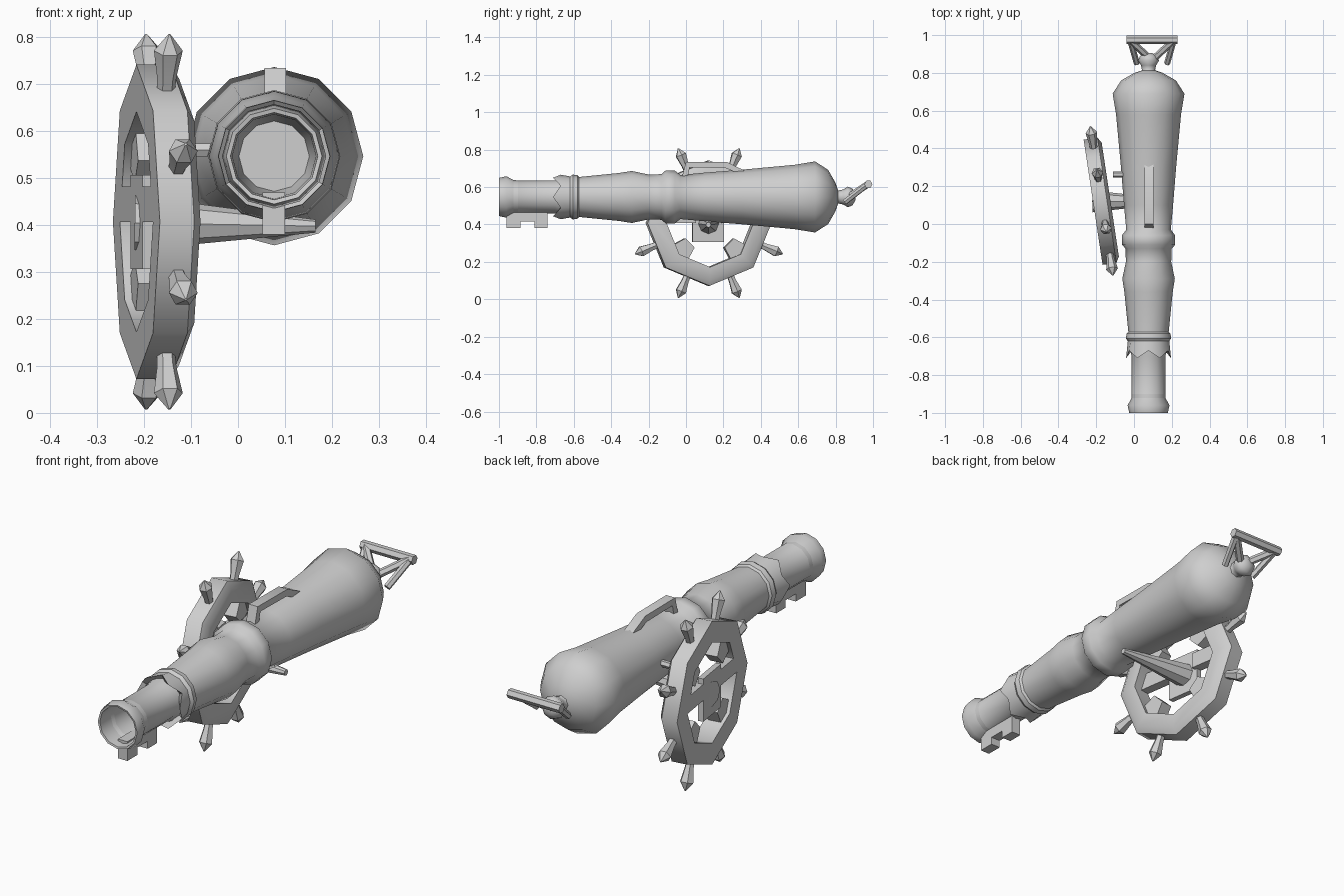
import bpy, bmesh, math
from mathutils import Vector, Matrix

if "Cube" in bpy.data.objects:
    bpy.data.objects.remove(bpy.data.objects["Cube"])

iron = bpy.data.materials.new("pale_iron")
iron.diffuse_color = (0.62, 0.62, 0.62, 1)
iron.use_nodes = True
iron.node_tree.nodes["Principled BSDF"].inputs["Base Color"].default_value = iron.diffuse_color
CX, CZ = 0.077, 0.547      # barrel axis


def finish(name, bm, matrix=None, angle=50):
    bmesh.ops.recalc_face_normals(bm, faces=bm.faces)
    me = bpy.data.meshes.new(name)
    bm.to_mesh(me)
    bm.free()
    ob = bpy.data.objects.new(name, me)
    bpy.context.collection.objects.link(ob)
    me.materials.append(iron)
    if matrix:
        ob.matrix_world = matrix
    bpy.ops.object.select_all(action='DESELECT')
    ob.select_set(True)
    bpy.context.view_layer.objects.active = ob
    bpy.ops.object.shade_smooth_by_angle(angle=math.radians(angle))
    return ob


def loft(bm, rings, closed=False):
    """Skin equal-sized rings of points; cap the ends unless closed."""
    vs = [[bm.verts.new(p) for p in r] for r in rings]
    n = len(vs[0])
    for k in range(len(vs) if closed else len(vs) - 1):
        a, b = vs[k], vs[(k + 1) % len(vs)]
        for i in range(n):
            j = (i + 1) % n
            bm.faces.new((a[i], a[j], b[j], b[i]))
    if not closed:
        bm.faces.new(vs[0])
        bm.faces.new(vs[-1])


def lathe(name, profile, sides=12, matrix=None, closed=False, angle=50, notch=0):
    """Turn (axis position, radius) pairs about local x."""
    bm = bmesh.new()
    rings = []
    for k, (x, r) in enumerate(profile):
        rings.append([(x + (notch if k == 0 and i % 2 else 0),
                       r * math.cos(2 * math.pi * i / sides),
                       r * math.sin(2 * math.pi * i / sides)) for i in range(sides)])
    loft(bm, rings, closed)
    return finish(name, bm, matrix, angle)


def bar(name, a, b, r, sides=6, r2=None):
    a, b = Vector(a), Vector(b)
    m = Matrix.Translation(a) @ (b - a).to_track_quat('X', 'Z').to_matrix().to_4x4()
    return lathe(name, [(0, r), ((b - a).length, r if r2 is None else r2)], sides, m, angle=40)


def prism(name, pts, lo, hi, matrix=None):
    """Extrude a (y, z) outline along x."""
    bm = bmesh.new()
    loft(bm, [[(x, y, z) for y, z in pts] for x in (lo, hi)])
    return finish(name, bm, matrix, 30)


# Barrel: local x runs along world y
along_y = Matrix.Translation((CX, 0, CZ)) @ Matrix.Rotation(math.pi / 2, 4, 'Z')
lathe("barrel", [
    (-0.72, 0.075), (-0.8, 0.085), (-0.998, 0.093), (-1.0, 0.102), (-0.96, 0.111),
    (-0.92, 0.089), (-0.70, 0.089), (-0.64, 0.105), (-0.58, 0.106), (-0.36, 0.128),
    (-0.29, 0.139), (-0.2, 0.12), (-0.13, 0.122), (-0.11, 0.141), (-0.06, 0.141),
    (-0.03, 0.118), (0.1, 0.13), (0.3, 0.146), (0.58, 0.172), (0.69, 0.19),
    (0.76, 0.145), (0.80, 0.075), (0.815, 0.03)], 12, along_y)
# Pointed collar behind the muzzle
lathe("muzzle_collar", [(-0.71, 0.119), (-0.62, 0.110), (-0.605, 0.120), (-0.58, 0.116),
                        (-0.565, 0.100), (-0.66, 0.09)], 12, along_y, True, 35, 0.04)
# Breech neck and knob
lathe("breech_knob", [(0.78, 0.06), (0.815, 0.035), (0.84, 0.04), (0.865, 0.055),
                      (0.89, 0.045), (0.905, 0.02)], 8, along_y)

# Triangular ring behind the knob
C = 0.095
bar("ring_crossbar", (C - 0.135, 0.975, 0.615), (C + 0.135, 0.975, 0.615), 0.022)
for s in (-1, 1):
    corner = (C + s * 0.115, 0.972, 0.615)
    bar("ring_arm", corner, (C + s * 0.01, 0.875, 0.55), 0.018)
    bar("ring_brace", corner, (C + s * 0.08, 0.85, 0.52), 0.016)

# Carrying handle on top: an arch with splayed feet
prism("lifting_handle", [(-0.02, 0.66), (0.0, 0.735), (0.22, 0.733), (0.33, 0.68),
                         (0.30, 0.665), (0.21, 0.702), (0.02, 0.705), (0.01, 0.66)],
      0.056, 0.102)

# Notched lug under the muzzle
prism("muzzle_lug", [(-0.96, 0.38), (-0.96, 0.47), (-0.74, 0.47), (-0.74, 0.38),
                     (-0.81, 0.38), (-0.81, 0.415), (-0.885, 0.415), (-0.885, 0.38)],
      0.052, 0.1)

# Tapered axle and small side stud
bar("axle", (-0.22, 0.12, 0.405), (0.165, 0.12, 0.398), 0.058, 8, 0.014)
bar("side_stud", (-0.11, 0.262, 0.56), (-0.02, 0.262, 0.56), 0.016)

# Wheel: octagonal rim, slightly toed in
wheel = Matrix.Translation((-0.171, 0.122, 0.407)) @ Matrix.Rotation(math.radians(8.6), 4, 'Z')
lathe("wheel_rim", [(-0.046, 0.335), (0.028, 0.335), (0.046, 0.305),
                    (0.046, 0.235), (-0.046, 0.235)], 8, wheel, True, 46)
prism("wheel_hub", [(-0.085, -0.1), (0.085, -0.1), (0.085, 0.1), (-0.085, 0.1)],
      -0.046, -0.02, wheel)

# Spokes and stub wedges inside the rim
for s in (-1, 1):
    prism("wheel_spoke", [(s * 0.07, 0.0), (s * 0.24, 0.0), (s * 0.24, 0.075), (s * 0.07, 0.075)],
          -0.046, 0.0, wheel)
for k in range(4):
    turn = wheel @ Matrix.Rotation(math.radians(45 + 90 * k), 4, 'X')
    prism("spoke_stub", [(0.15, -0.035), (0.235, -0.06), (0.235, 0.06), (0.15, 0.035)],
          -0.03, 0.03, turn)

# Eight diamond-tipped grips around the rim
for k in range(8):
    m = (wheel @ Matrix.Rotation(math.radians(22.5 + 45 * k), 4, 'X')
         @ Matrix.Rotation(math.pi / 2, 4, 'Z'))
    lathe("wheel_grip", [(0.29, 0.019), (0.335, 0.021), (0.395, 0.031), (0.432, 0.003)], 6, m, angle=40)
